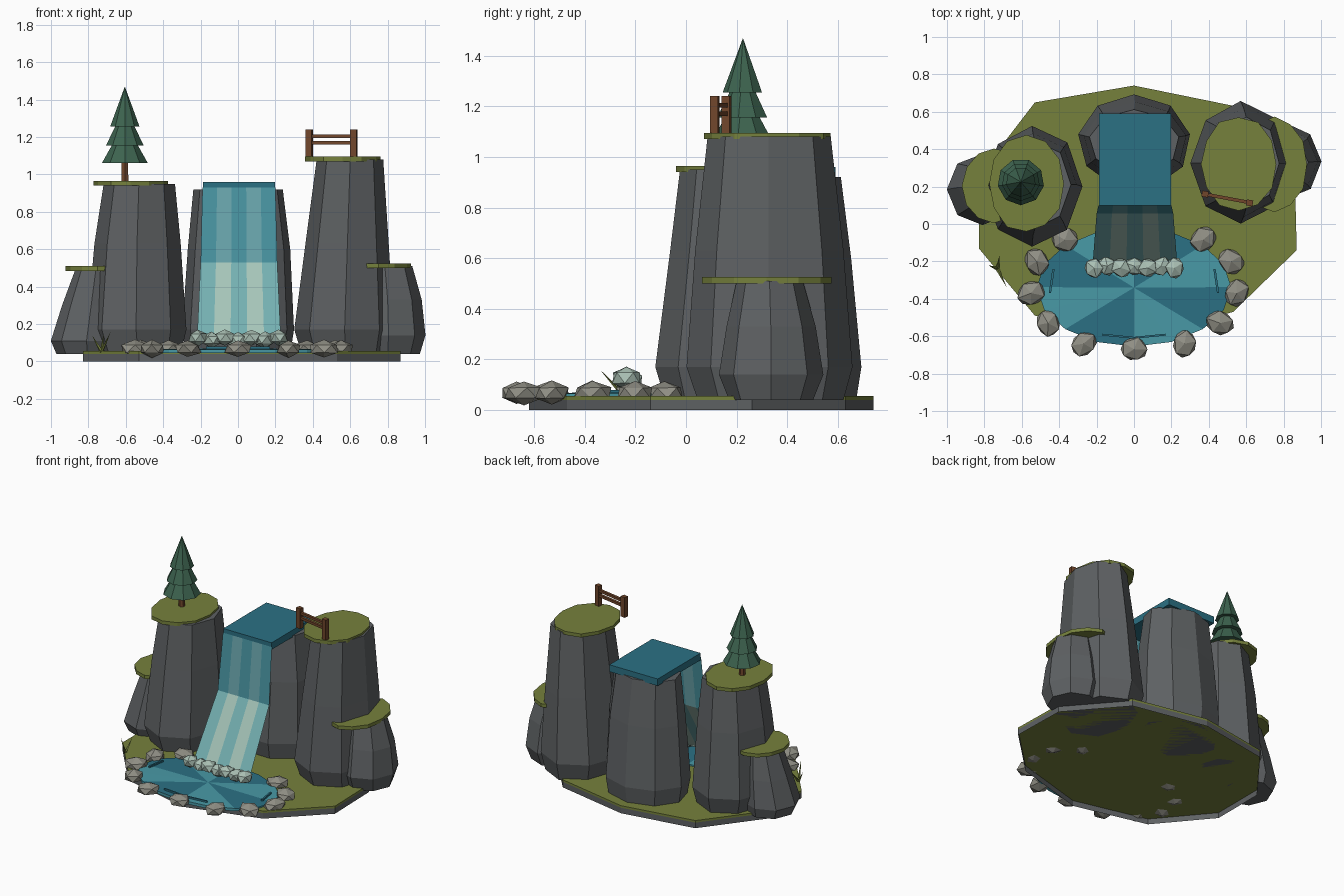
import bpy, bmesh, math, random
from mathutils import Vector

if "Cube" in bpy.data.objects:
    bpy.data.objects.remove(bpy.data.objects["Cube"])
random.seed(4)
MATS = {}


def mat(name, hexc):
    if name not in MATS:
        m = bpy.data.materials.new(name)
        rgb = [(int(hexc[i:i + 2], 16) / 255) ** 2.2 for i in (0, 2, 4)]
        m.diffuse_color = (*rgb, 1)
        m.use_nodes = True
        m.node_tree.nodes["Principled BSDF"].inputs["Base Color"].default_value = m.diffuse_color
        MATS[name] = m
    return MATS[name]


STONE, GRASS = mat("stone", "5E6163"), mat("grass", "75803F")
ROCK, FOAM = mat("rock", "8E8D83"), mat("foam", "A9BFB3")
WATER, DEEP = mat("water", "4A98A5"), mat("deep_water", "2F7083")
WOOD, PINE = mat("wood", "70482F"), mat("pine", "3F6350")


def make(name, bm, *mats, normals=True):
    if normals:
        bmesh.ops.recalc_face_normals(bm, faces=bm.faces)
    me = bpy.data.meshes.new(name)
    bm.to_mesh(me)
    bm.free()
    ob = bpy.data.objects.new(name, me)
    bpy.context.collection.objects.link(ob)
    for m in mats:
        me.materials.append(m)
    return ob


def loft(name, rings, m, caps=True):
    bm = bmesh.new()
    vs = [[bm.verts.new(p) for p in r] for r in rings]
    n = len(vs[0])
    for a, b in zip(vs, vs[1:]):
        for i in range(n):
            bm.faces.new((a[i], a[(i + 1) % n], b[(i + 1) % n], b[i]))
    if caps:
        bm.faces.new(vs[0])
        bm.faces.new(vs[-1])
    return make(name, bm, m)


def oval(n, x0, x1, y0, y1, z, jit=None):
    cx, cy = (x0 + x1) / 2, (y0 + y1) / 2
    pts = []
    for i in range(n):
        a = math.pi / 2 + 2 * math.pi * i / n
        k = jit[i] if jit else 1
        pts.append((cx + (x1 - x0) / 2 * k * math.cos(a), cy + (y1 - y0) / 2 * k * math.sin(a), z))
    return pts


def cliff(name, n, levels):
    jit = [random.uniform(.97, 1.02) for _ in range(n)]
    loft(name, [oval(n, *l[1:], l[0], jit) for l in levels], STONE)


def turf(name, x0, x1, y0, y1, z0, z1):
    jit = [random.uniform(.96, 1.02) for _ in range(12)]
    loft(name, [oval(12, x0, x1, y0, y1, z, jit) for z in (z0, z1)], GRASS)


def box(name, c, size, m, rz=0):
    bm = bmesh.new()
    bmesh.ops.create_cube(bm, size=1)
    bmesh.ops.scale(bm, vec=size, verts=bm.verts)
    ob = make(name, bm, m)
    ob.location, ob.rotation_euler.z = c, rz


def cone(name, base, r0, r1, h, n, m, tilt=(0, 0, 1)):
    bm = bmesh.new()
    bmesh.ops.create_cone(bm, cap_ends=True, segments=n, radius1=r0, radius2=r1, depth=h)
    bmesh.ops.translate(bm, vec=(0, 0, h / 2), verts=bm.verts)
    bmesh.ops.remove_doubles(bm, verts=bm.verts, dist=1e-5)
    ob = make(name, bm, m)
    ob.location = base
    ob.rotation_euler = Vector(tilt).to_track_quat('Z', 'Y').to_euler()


def boulder(name, c, size, m, turn):
    bm = bmesh.new()
    bmesh.ops.create_icosphere(bm, subdivisions=1, radius=1)
    for v in bm.verts:
        v.co *= random.uniform(.92, 1.08)
    bmesh.ops.scale(bm, vec=size, verts=bm.verts)
    ob = make(name, bm, m)
    ob.location, ob.rotation_euler.z = c, turn


# Base: open stone skirt with a grass slab on top
rim = [(0, .74), (-.53, .65), (-.83, .26), (-.83, -.13), (-.53, -.49),
       (0, -.62), (.53, -.47), (.87, -.14), (.86, .26), (.54, .63)]
loft("base_skirt", [[(x, y, z) for x, y in rim] for z in (0, .04)], STONE, caps=False)
loft("grass_ground", [[(x, y, z) for x, y in rim] for z in (.04, .055)], GRASS)

# Cliffs: each level is z, x range, y range
cliff("left_cliff", 8, [(.04, -.76, -.31, -.09, .49), (.17, -.81, -.28, -.13, .53),
                        (.63, -.77, -.31, -.07, .49), (.95, -.72, -.34, -.03, .45)])
cliff("right_cliff", 8, [(.04, .34, .81, .04, .62), (.17, .30, .84, -.005, .655),
                         (.63, .36, .81, .03, .62), (1.08, .42, .78, .08, .57)])
cliff("back_cliff", 9, [(.04, -.28, .28, .21, .67), (.17, -.30, .30, .18, .69),
                        (.6, -.27, .28, .22, .65), (.92, -.24, .24, .26, .61)])
cliff("left_ledge", 8, [(.04, -.97, -.64, .02, .36), (.11, -1.0, -.62, -.01, .38),
                        (.3, -.94, -.63, .03, .36), (.49, -.87, -.65, .07, .33)])
cliff("right_ledge", 8, [(.04, .63, .97, .17, .5), (.14, .61, 1.0, .13, .54),
                         (.33, .62, .98, .16, .51), (.51, .64, .93, .2, .46)])

# Grass caps
turf("left_grass_cap", -.78, -.37, -.05, .48, .94, .965)
turf("right_grass_cap", .355, .765, .065, .575, 1.07, 1.095)
turf("left_ledge_grass", -.92, -.58, 0, .41, .485, .51)
turf("right_ledge_grass", .58, .925, .065, .57, .5, .525)

# Upper stream slab
box("upper_stream", (.005, .345, .935), (.385, .49, .05), DEEP)

# Waterfall: five coloured strips, upper fall and lighter lower fall
bm = bmesh.new()
rows = [[bm.verts.new((.005 + w * (i / 5 - .5), y, z)) for i in range(6)]
        for w, y, z in ((.39, .1, .93), (.41, .055, .53), (.45, -.2, .1))]
for r in range(2):
    for i in range(5):
        f = bm.faces.new((rows[r + 1][i], rows[r + 1][i + 1], rows[r][i + 1], rows[r][i]))
        f.material_index = r * 2 + i % 2
make("waterfall", bm, mat("fall_mid", "4A93A0"), mat("fall_light", "6AA5AC"),
     mat("fall_pale", "74AFB0"), mat("fall_white", "A5C4B8"), normals=False)

# Pool: shallow fan in two tones
bm = bmesh.new()
ring = [bm.verts.new(p) for p in oval(16, -.52, .52, -.655, -.02, .065)]
low = [bm.verts.new((v.co.x, v.co.y, .045)) for v in ring]
mid = bm.verts.new((0, -.34, .07))
for i in range(16):
    j = (i + 1) % 16
    f = bm.faces.new((ring[i], ring[j], mid))
    f.material_index = (i // 2) % 2
    bm.faces.new((low[i], low[j], ring[j], ring[i]))
bm.faces.new(low)
make("pool", bm, WATER, DEEP)

# Ripples near the pool edge
for s in (-1, 1):
    box("side_ripple", (s * .44, -.305, .073), (.012, .13, .012), DEEP, s * .15)
    box("front_ripple", (s * .085, -.6, .073), (.17, .01, .012), DEEP, s * .1)

# Boulders around the pool
spots = [(.27, -.64), (.46, -.53), (.55, -.37), (.52, -.2), (.37, -.085)]
for i, (x, y) in enumerate([(0, -.67)] + [(s * x, y) for x, y in spots for s in (-1, 1)]):
    boulder("pool_boulder", (x, y, .068), (.082, .07, .046), ROCK, i * .7)

# Splash foam at the foot of the fall
for i in range(7):
    boulder("splash_foam", (-.215 + i * .072, -.235 + .01 * (i % 2), .127 - .012 * (i % 2)),
            (.052, .06, .045), FOAM, i * .5)

# Grass tuft
for t in ((.05, -.1, .11), (-.05, .02, .09), (.01, .07, .09)):
    cone("grass_blade", (-.73, -.24, .05), .01, 0, Vector(t).length, 4, GRASS, t)

# Pine tree
cone("tree_trunk", (-.605, .225, .96), .022, .018, .15, 6, WOOD)
for z, r, h in ((1.06, .125, .22), (1.155, .102, .21), (1.255, .08, .215)):
    cone("tree_tier", (-.605, .225, z), r, 0, h, 9, PINE)

# Fence on the right cliff
a = math.atan2(-.045, .24)
for x, y in ((.38, .16), (.618, .113)):
    box("fence_post", (x, y, 1.168), (.035, .032, .145), WOOD, a)
for z in (1.17, 1.205):
    box("fence_rail", (.499, .137, z), (.23, .018, .018), WOOD, a)
